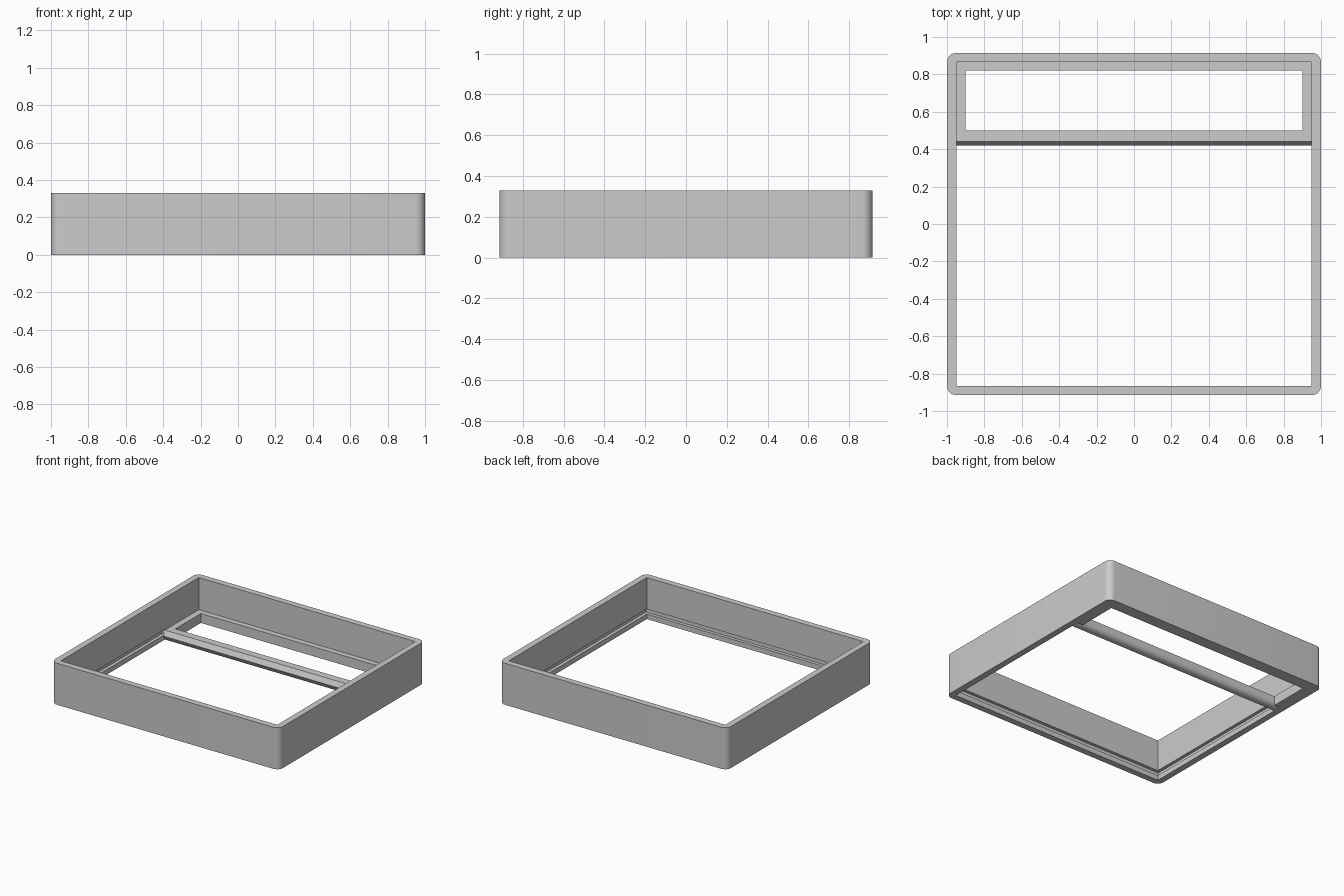
import bpy, bmesh, math

cube = bpy.data.objects.get("Cube")
if cube:
    bpy.data.objects.remove(cube, do_unlink=True)

grey = bpy.data.materials.new("plain_grey")
grey.use_nodes = True
grey.diffuse_color = (0.6, 0.6, 0.6, 1)
bsdf = next(n for n in grey.node_tree.nodes if n.type == 'BSDF_PRINCIPLED')
bsdf.inputs["Base Color"].default_value = grey.diffuse_color

HALF_X, HALF_Y, HEIGHT, WALL = 1.0, 0.915, 0.33, 0.05
IN_X, IN_Y = HALF_X - WALL, HALF_Y - WALL
LEDGE_TOP, BAR_BACK = 0.075, 0.5


def prism(name, points, offset):
    """Extrude a closed loop of 3D points along an offset vector."""
    bm = bmesh.new()
    face = bm.faces.new([bm.verts.new(p) for p in points])
    side = bmesh.ops.extrude_face_region(bm, geom=[face])
    moved = [g for g in side["geom"] if isinstance(g, bmesh.types.BMVert)]
    bmesh.ops.translate(bm, verts=moved, vec=offset)
    bmesh.ops.recalc_face_normals(bm, faces=bm.faces)
    mesh = bpy.data.meshes.new(name)
    bm.to_mesh(mesh)
    bm.free()
    mesh.materials.append(grey)
    obj = bpy.data.objects.new(name, mesh)
    bpy.context.collection.objects.link(obj)
    return obj


def activate(obj):
    bpy.ops.object.select_all(action='DESELECT')
    obj.select_set(True)
    bpy.context.view_layer.objects.active = obj


def cut_box(target, hx, y0, y1, z0, z1):
    """Cut a box, centred in x, out of the target."""
    loop = [(-hx, y0, z0), (hx, y0, z0), (hx, y1, z0), (-hx, y1, z0)]
    cutter = prism("cutter", loop, (0, 0, z1 - z0))
    cutter.hide_render = True
    mod = target.modifiers.new("cut", 'BOOLEAN')
    mod.operation = 'DIFFERENCE'
    mod.solver = 'EXACT'
    mod.object = cutter
    activate(target)
    bpy.ops.object.modifier_apply(modifier=mod.name)
    bpy.data.objects.remove(cutter, do_unlink=True)


def arc(cx, cy, r, start, steps=8):
    angles = [math.radians(start + 90 * i / steps) for i in range(steps + 1)]
    return [(cx + r * math.cos(a), cy + r * math.sin(a)) for a in angles]


# Rounded outer frame
outline = []
for sx, sy, start in ((1, 1, 0), (-1, 1, 90), (-1, -1, 180), (1, -1, 270)):
    outline += arc(sx * IN_X, sy * IN_Y, WALL, start)
frame = prism("frame", [(x, y, 0) for x, y in outline], (0, 0, HEIGHT))

# Upper cavity, front opening, rear window and panel groove
cut_box(frame, IN_X, -IN_Y, IN_Y, LEDGE_TOP, 1)
cut_box(frame, IN_X, -IN_Y, BAR_BACK, -0.5, 0.5)
cut_box(frame, 0.9, 0.4, 0.82, -0.5, 0.5)
cut_box(frame, IN_X + 0.025, -IN_Y - 0.025, 0.44, 0.04, 0.08)

# Cross bar with a rounded underside and a sloped front lip
r = 0.04
profile = [(0.44, LEDGE_TOP), (0.42, 0.035), (0.44, 0)]
profile += arc(BAR_BACK - r, r, r, 270)
profile.append((BAR_BACK, LEDGE_TOP))
bar = prism("cross_bar", [(-IN_X, y, z) for y, z in profile], (2 * IN_X, 0, 0))

for obj in (frame, bar):
    activate(obj)
    bpy.ops.object.shade_smooth_by_angle(angle=math.radians(30))
